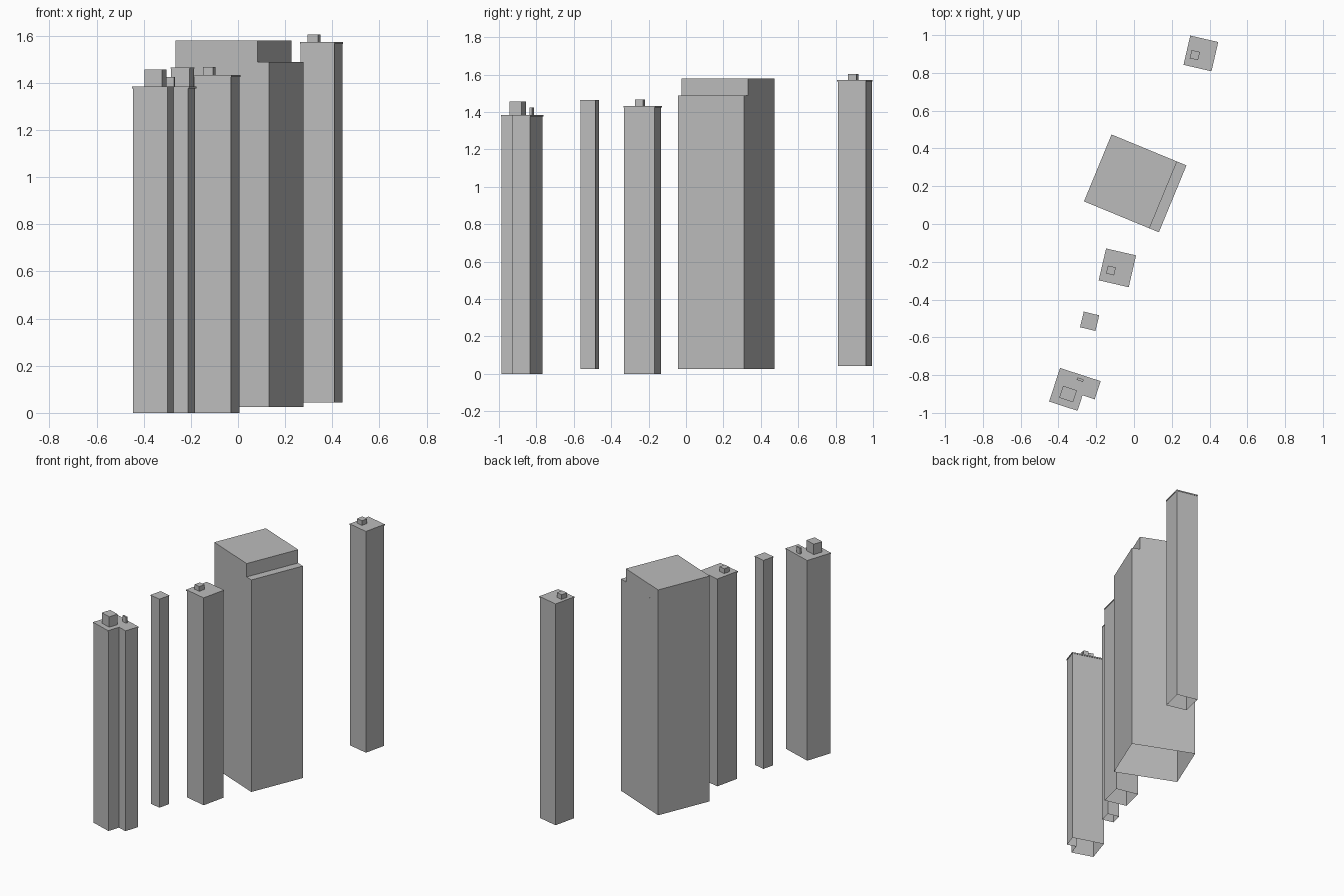
import bpy, bmesh
from math import radians
from mathutils import Matrix, Vector

cube = bpy.data.objects.get("Cube")
if cube:
    bpy.data.objects.remove(cube, do_unlink=True)

# One plain grey for every building
concrete = bpy.data.materials.new("concrete_grey")
concrete.use_nodes = True
grey = (0.5, 0.5, 0.5, 1)
concrete.diffuse_color = grey
concrete.node_tree.nodes["Principled BSDF"].inputs["Base Color"].default_value = grey


def rect(w, d):
    return [(-w / 2, -d / 2), (w / 2, -d / 2), (w / 2, d / 2), (-w / 2, d / 2)]


def notched(w, d, nw, nd):
    """Rectangle with its front left corner cut away."""
    a, b = w / 2, d / 2
    return [(-a, -b), (a - nw, -b), (a - nw, nd - b), (a, nd - b), (a, b), (-a, b)]


def prism(name, outline, centre, angle, z0, z1, scale=1, closed=False):
    """Upright block from an outline; shells are open underneath."""
    bm = bmesh.new()
    turn = Matrix.Rotation(radians(angle), 2)
    flat = [turn @ Vector(p) * scale + Vector(centre) for p in outline]
    low = [bm.verts.new((p.x, p.y, z0)) for p in flat]
    high = [bm.verts.new((p.x, p.y, z1)) for p in flat]
    n = len(flat)
    for i in range(n):
        j = (i + 1) % n
        bm.faces.new((low[i], low[j], high[j], high[i]))
    bm.faces.new(high)
    if closed:
        bm.faces.new(low[::-1])
    mesh = bpy.data.meshes.new(name)
    bm.to_mesh(mesh)
    bm.free()
    mesh.materials.append(concrete)
    obj = bpy.data.objects.new(name, mesh)
    bpy.context.collection.objects.link(obj)


def tower(name, outline, centre, angle, z0, z1, lip=0.008):
    """Hollow shaft with a slightly overhanging roof slab."""
    prism(name + "_shaft", outline, centre, angle, z0, z1 - lip, scale=0.965)
    prism(name + "_roof", outline, centre, angle, z1 - lip, z1, closed=True)


# Far tower with rooftop hut
tower("back_tower", rect(0.152, 0.159), (0.354, 0.903), -13, 0.043, 1.572)
prism("back_tower_hut", rect(0.045, 0.045), (0.322, 0.894), -13, 1.572, 1.604)

# Large block with a stepped top
prism("main_block_body", rect(0.429, 0.383), (0.0065, 0.215), -22.4, 0.025, 1.488)
prism("main_block_top", rect(0.375, 0.383), (-0.0185, 0.2253), -22.4, 1.488, 1.58)

# Middle tower with rooftop hut
tower("middle_tower", rect(0.163, 0.173), (-0.088, -0.232), -13, 0, 1.433)
prism("middle_tower_hut", rect(0.043, 0.043), (-0.122, -0.246), -13, 1.433, 1.466)

# Slim tower
tower("slim_tower", rect(0.084, 0.085), (-0.235, -0.515), -13.5, 0.025, 1.465, lip=0.005)

# Front tower with a notched corner and two rooftop huts
tower("front_tower", notched(0.226, 0.187, 0.068, 0.086), (-0.313, -0.886), -18, 0, 1.384)
prism("front_tower_large_hut", rect(0.077, 0.066), (-0.349, -0.9), -18, 1.384, 1.456)
prism("front_tower_small_hut", rect(0.035, 0.013), (-0.285, -0.824), -18, 1.384, 1.425)
